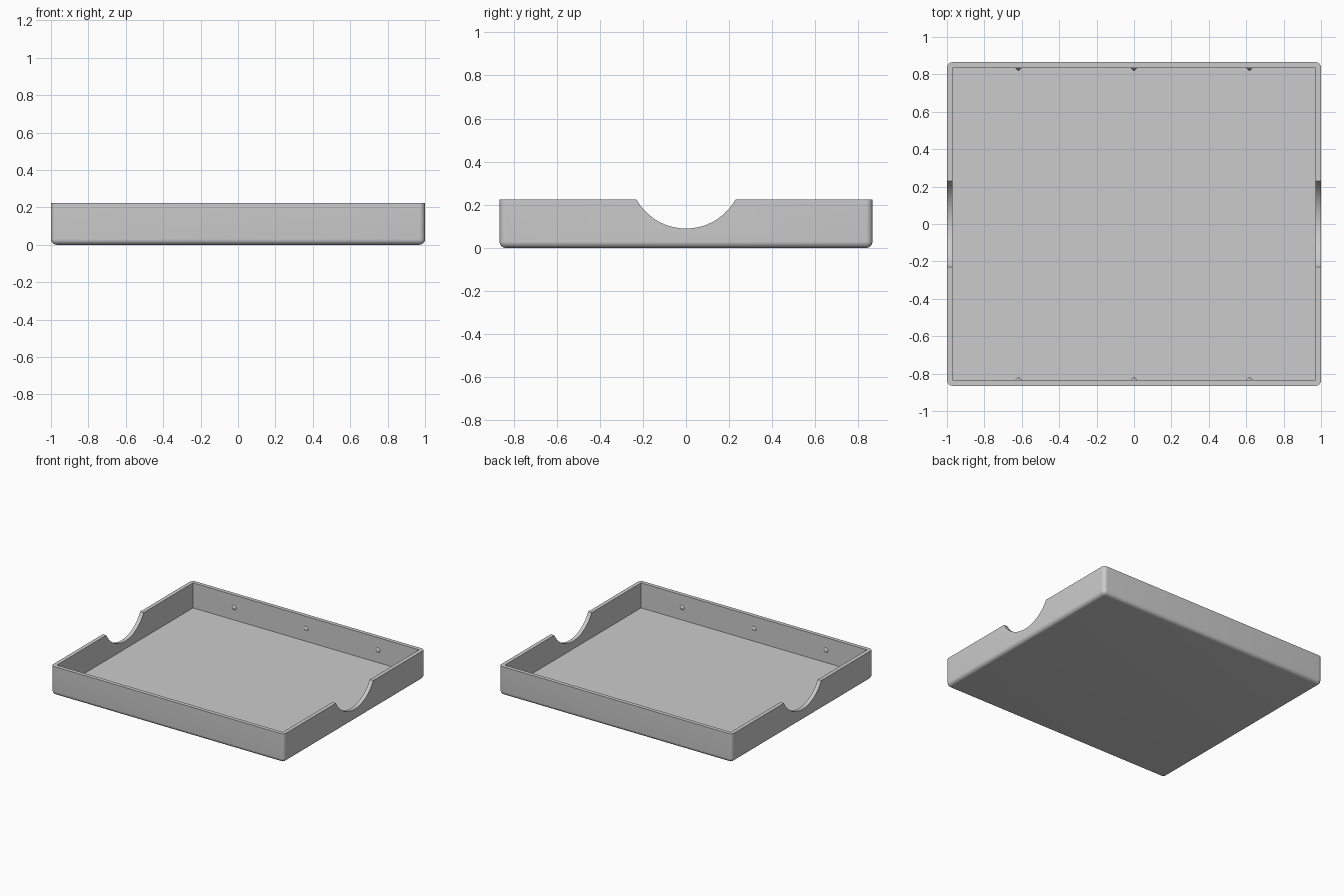
import bpy, bmesh, math
from mathutils import Matrix

if "Cube" in bpy.data.objects:
    bpy.data.objects.remove(bpy.data.objects["Cube"], do_unlink=True)

WIDTH, DEPTH, HEIGHT = 2.0, 1.73, 0.224
WALL, FLOOR, ROUND = 0.03, 0.03, 0.03
NOTCH_R, NOTCH_BOTTOM = 0.263, 0.09

grey = bpy.data.materials.new("light grey plastic")
grey.use_nodes = True
colour = (0.6, 0.6, 0.6, 1)
grey.diffuse_color = colour
grey.node_tree.nodes["Principled BSDF"].inputs["Base Color"].default_value = colour


def add_object(name, bm):
    mesh = bpy.data.meshes.new(name)
    bm.to_mesh(mesh)
    bm.free()
    mesh.materials.append(grey)
    obj = bpy.data.objects.new(name, mesh)
    bpy.context.collection.objects.link(obj)
    return obj


def box(w, d, z0, z1):
    bm = bmesh.new()
    place = Matrix.Translation((0, 0, (z0 + z1) / 2)) @ Matrix.Diagonal((w, d, z1 - z0, 1))
    bmesh.ops.create_cube(bm, size=1, matrix=place)
    return bm


def select_only(obj):
    bpy.ops.object.select_all(action='DESELECT')
    obj.select_set(True)
    bpy.context.view_layer.objects.active = obj


def cut(target, cutter):
    mod = target.modifiers.new("cut", 'BOOLEAN')
    mod.operation = 'DIFFERENCE'
    mod.solver = 'EXACT'
    mod.object = cutter
    cutter.hide_render = True
    select_only(target)
    bpy.ops.object.modifier_apply(modifier=mod.name)
    bpy.data.objects.remove(cutter, do_unlink=True)


# Tray body: rounded corners and underside, crisp rim
bm = box(WIDTH, DEPTH, 0, HEIGHT)
edges = [e for e in bm.edges if min(v.co.z for v in e.verts) < HEIGHT / 2]
bmesh.ops.bevel(bm, geom=edges, offset=ROUND, segments=8, profile=0.5, affect='EDGES')
tray = add_object("tray", bm)

# Hollow interior with square corners
cut(tray, add_object("cavity_cutter",
                     box(WIDTH - 2 * WALL, DEPTH - 2 * WALL, FLOOR, HEIGHT + 0.2)))

# Curved hand notches through both side walls
bm = bmesh.new()
bmesh.ops.create_cone(bm, cap_ends=True, segments=96, radius1=NOTCH_R, radius2=NOTCH_R,
                      depth=WIDTH + 0.4,
                      matrix=Matrix.Translation((0, 0, NOTCH_BOTTOM + NOTCH_R))
                      @ Matrix.Rotation(math.pi / 2, 4, 'Y'))
cut(tray, add_object("notch_cutter", bm))
select_only(tray)
bpy.ops.object.shade_smooth_by_angle(angle=math.radians(30))

# Small conical catches inside the front and back walls
for side, label in ((-1, "front"), (1, "back")):
    for i, x in enumerate((-0.617, 0, 0.617)):
        bm = bmesh.new()
        place = (Matrix.Translation((x, side * (DEPTH / 2 - WALL - 0.008), 0.127))
                 @ Matrix.Rotation(side * math.pi / 2, 4, 'X'))
        bmesh.ops.create_cone(bm, cap_ends=True, segments=24, radius1=0.02, radius2=0,
                              depth=0.02, matrix=place)
        catch = add_object(f"{label}_catch_{i + 1}", bm)
        select_only(catch)
        bpy.ops.object.shade_smooth_by_angle(angle=math.radians(30))
